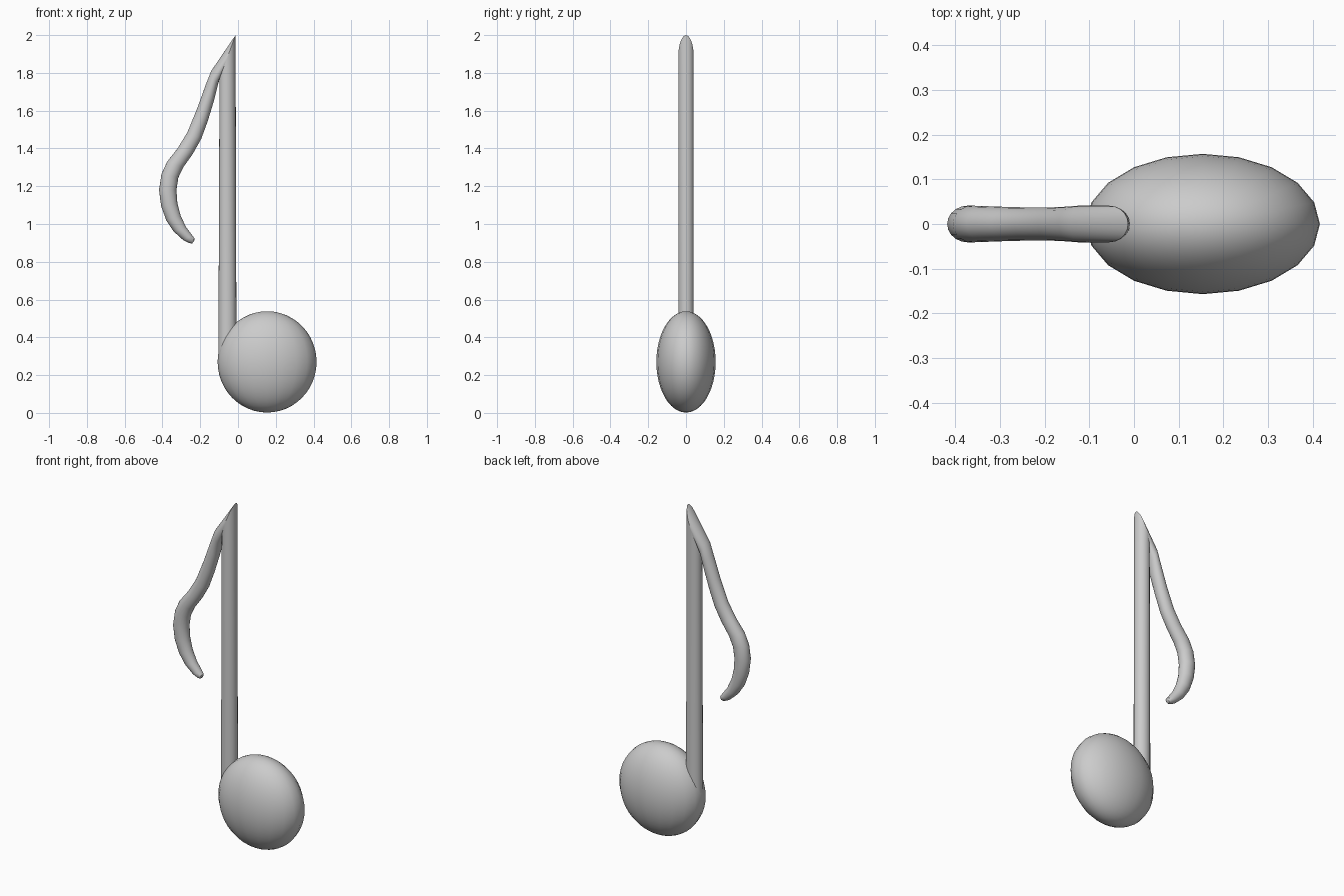
import bpy, bmesh, math
from mathutils import Vector

if "Cube" in bpy.data.objects:
    bpy.data.objects.remove(bpy.data.objects["Cube"])

SIDES = 20


def loft(name, rings):
    """Skin elliptical rings given as (edge A xz, edge B xz, half depth in y)."""
    bm = bmesh.new()
    loops = []
    for (ax, az), (bx, bz), depth in rings:
        a, b = Vector((ax, 0, az)), Vector((bx, 0, bz))
        mid, half = (a + b) / 2, (b - a) / 2
        loops.append([bm.verts.new(mid + half * math.cos(t) + Vector((0, depth * math.sin(t), 0)))
                      for t in (2 * math.pi * i / SIDES for i in range(SIDES))])
    for lo, hi in zip(loops, loops[1:]):
        for i in range(SIDES):
            j = (i + 1) % SIDES
            bm.faces.new((lo[i], lo[j], hi[j], hi[i]))
    return bm, loops


def finish(name, bm):
    bmesh.ops.recalc_face_normals(bm, faces=bm.faces[:])
    mesh = bpy.data.meshes.new(name)
    bm.to_mesh(mesh)
    bm.free()
    ob = bpy.data.objects.new(name, mesh)
    bpy.context.collection.objects.link(ob)
    bpy.ops.object.select_all(action='DESELECT')
    ob.select_set(True)
    bpy.context.view_layer.objects.active = ob
    bpy.ops.object.shade_smooth_by_angle(angle=math.radians(35))
    return ob


# Note head: flattened ball
bm = bmesh.new()
bmesh.ops.create_uvsphere(bm, u_segments=20, v_segments=24, radius=1)
bmesh.ops.scale(bm, vec=(0.262, 0.157, 0.268), verts=bm.verts)
bmesh.ops.translate(bm, vec=(0.154, 0, 0.27), verts=bm.verts)
finish("note_head", bm)

# Mitred ring shared by stem and flag
seam = ((-0.098, 1.77), (-0.013, 2.0), 0.041)

# Stem, closed at the bottom inside the head
bm, loops = loft("stem", [((-0.104, 0.25), (-0.008, 0.25), 0.041), seam])
bm.faces.new(loops[0])
finish("stem", bm)

# Flag: inner edge, outer edge, half depth, from the seam to the tip
flag = [
    seam,
    ((-0.108, 1.73), (-0.142, 1.81), 0.041),
    ((-0.128, 1.65), (-0.168, 1.745), 0.039),
    ((-0.160, 1.545), (-0.215, 1.615), 0.037),
    ((-0.195, 1.45), (-0.268, 1.485), 0.037),
    ((-0.240, 1.37), (-0.320, 1.40), 0.038),
    ((-0.290, 1.30), (-0.375, 1.33), 0.040),
    ((-0.316, 1.245), (-0.405, 1.265), 0.041),
    ((-0.326, 1.18), (-0.418, 1.18), 0.041),
    ((-0.321, 1.11), (-0.407, 1.095), 0.039),
    ((-0.304, 1.045), (-0.380, 1.02), 0.036),
    ((-0.276, 0.985), (-0.340, 0.96), 0.032),
    ((-0.242, 0.94), (-0.288, 0.913), 0.026),
    ((-0.230, 0.924), (-0.258, 0.899), 0.020),
    ((-0.232, 0.910), (-0.243, 0.897), 0.010),
]
bm, loops = loft("flag", flag)
bm.faces.new(loops[-1])
finish("flag", bm)
